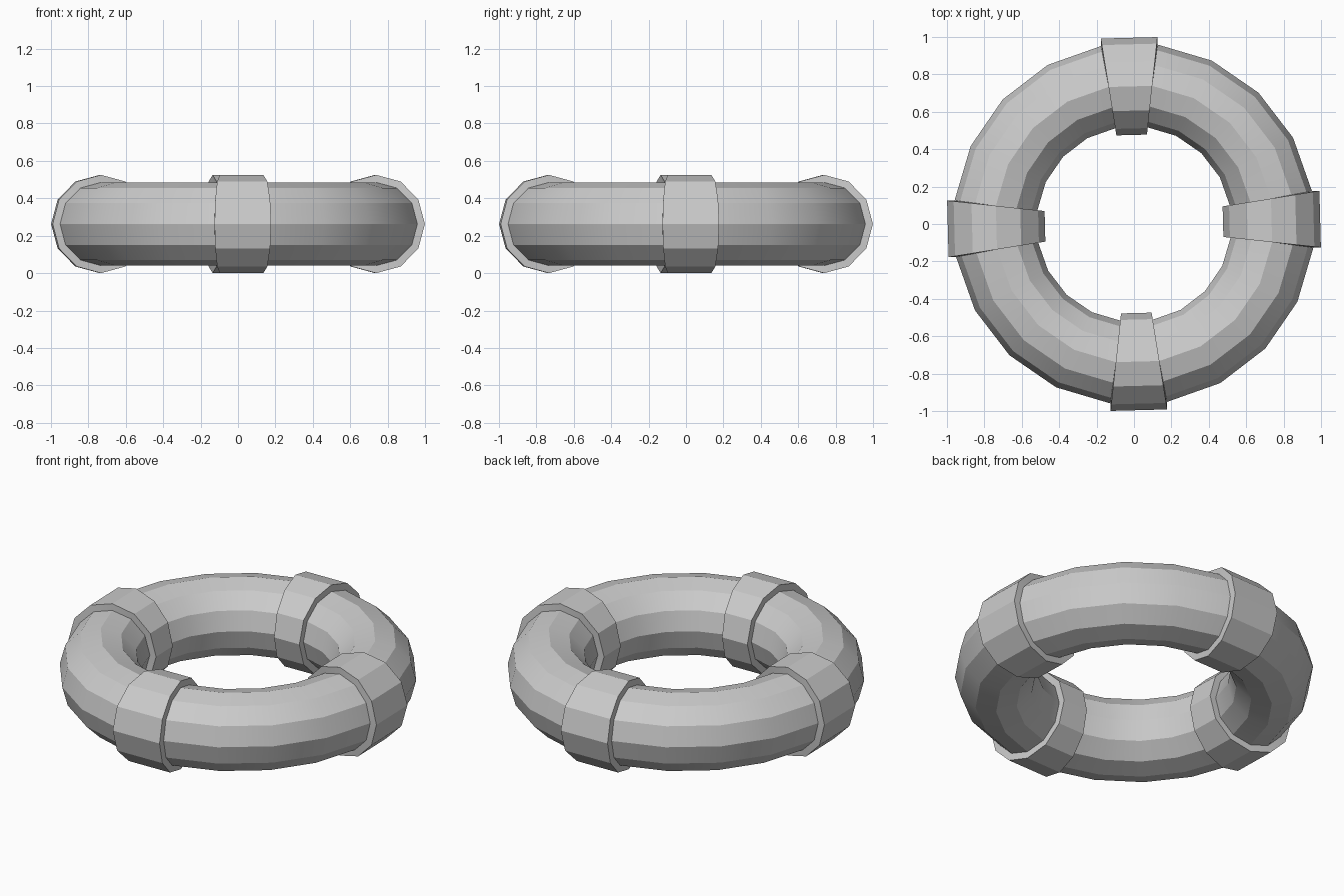
import bpy, bmesh
from math import sin, cos, radians, pi

if "Cube" in bpy.data.objects:
    bpy.data.objects.remove(bpy.data.objects["Cube"])

MAJOR, MINOR = 0.745, 0.2225      # tube path radius, tube radius
RAISE = 0.04                      # how far the bands stand proud
SIDES, STEP, TURN = 12, 18, 1.5   # tube sides, degrees per segment, rotation
HEIGHT = MINOR + RAISE            # centre height of the ring

bm = bmesh.new()


def tube_loop(centre_deg, half_deg, raise_by=0.0):
    """Cross-section at centre+half, raised outward from the segment's mid-plane."""
    c, h = radians(centre_deg), radians(half_deg)
    loop = []
    for i in range(SIDES):
        t = 2 * pi * i / SIDES
        reach = MAJOR + MINOR * cos(t)
        radial = reach * cos(h) + raise_by * cos(t)
        side = reach * sin(h)
        loop.append(bm.verts.new((radial * cos(c) - side * sin(c),
                                  radial * sin(c) + side * cos(c),
                                  HEIGHT + (MINOR + raise_by) * sin(t))))
    return loop


# Each quarter: one raised band segment followed by four plain tube segments
loops = []
half = STEP / 2
for quarter in range(4):
    mid = quarter * 90 + TURN
    loops.append(tube_loop(mid, -half))
    loops.append(tube_loop(mid, -half, RAISE))
    loops.append(tube_loop(mid, half, RAISE))
    for k in range(4):
        loops.append(tube_loop(mid + k * STEP, half))

# The last plain loop of a quarter coincides with the first of the next
for a, b in zip(loops, loops[1:] + loops[:1]):
    for i in range(SIDES):
        j = (i + 1) % SIDES
        bm.faces.new((a[i], b[i], b[j], a[j]))
bmesh.ops.remove_doubles(bm, verts=bm.verts, dist=1e-4)
bmesh.ops.recalc_face_normals(bm, faces=bm.faces)

mesh = bpy.data.meshes.new("banded_ring")
bm.to_mesh(mesh)
bm.free()
ring = bpy.data.objects.new("banded_ring", mesh)
bpy.context.collection.objects.link(ring)

# Soft shading around the ring, hard edges along the tube sides and bands
bpy.context.view_layer.objects.active = ring
ring.select_set(True)
bpy.ops.object.shade_smooth_by_angle(angle=radians(24))
